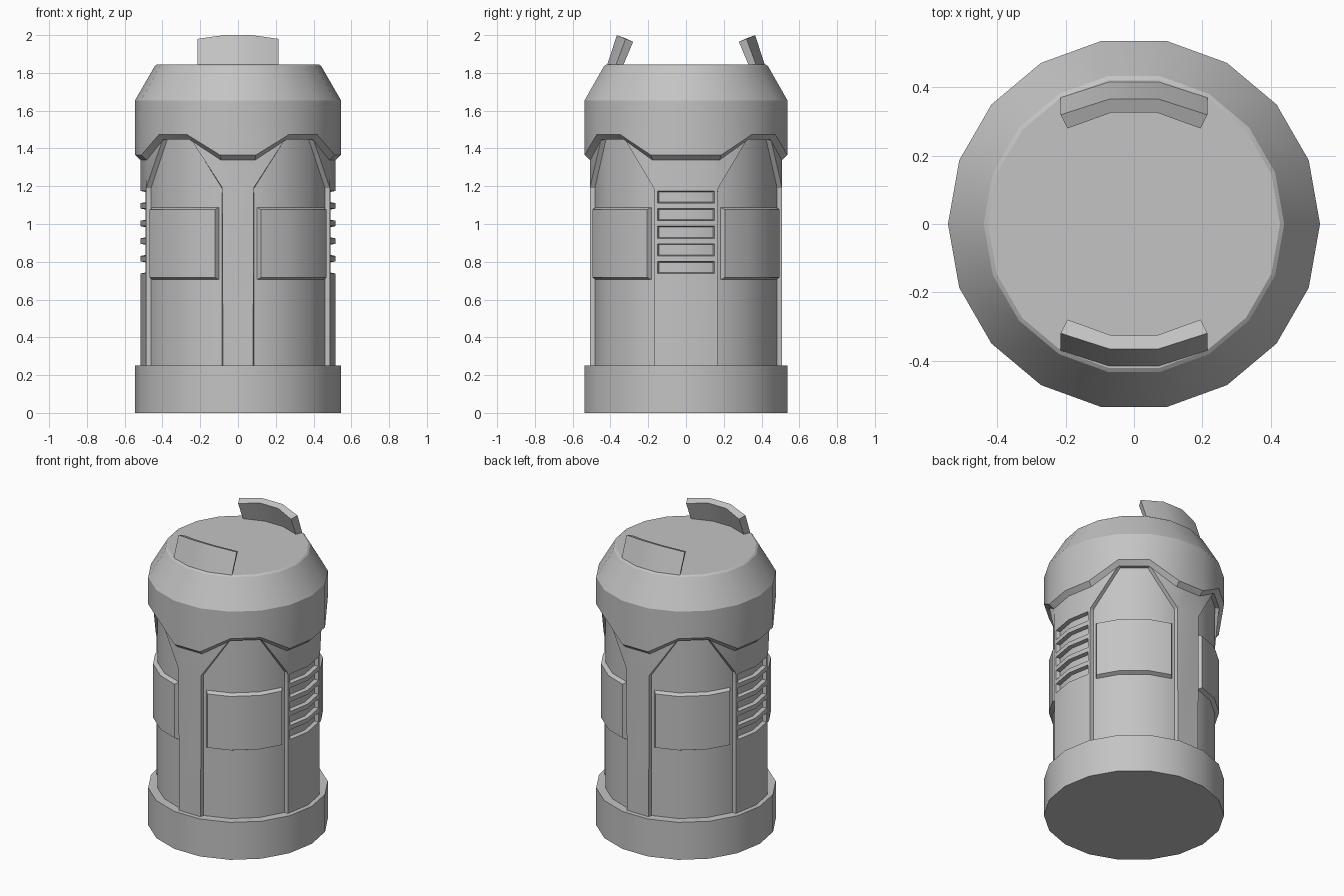
import bpy, bmesh
from math import sin, cos, radians

if "Cube" in bpy.data.objects:
    bpy.data.objects.remove(bpy.data.objects["Cube"])

grey = bpy.data.materials.new("plain grey")
grey.use_nodes = True
grey.diffuse_color = (0.55, 0.55, 0.55, 1)
grey.node_tree.nodes["Principled BSDF"].inputs["Base Color"].default_value = grey.diffuse_color

SIDES = 18
STEP = 360 / SIDES
CORE_R, OUTER_R = 0.49, 0.545


def finish(name, bm):
    """Turn a bmesh into a grey object, smooth with sharp creases."""
    mesh = bpy.data.meshes.new(name)
    bm.to_mesh(mesh)
    bm.free()
    mesh.materials.append(grey)
    obj = bpy.data.objects.new(name, mesh)
    bpy.context.collection.objects.link(obj)
    bpy.ops.object.select_all(action='DESELECT')
    obj.select_set(True)
    bpy.context.view_layer.objects.active = obj
    bpy.ops.object.shade_smooth_by_angle(angle=radians(25))
    return obj


def loft(name, rings):
    """Closed 18-sided solid; a ring is a radius and a height for each side index."""
    bm = bmesh.new()
    loops = []
    for r, height in rings:
        loops.append([bm.verts.new((r * cos(radians(STEP * i)), r * sin(radians(STEP * i)), height(i)))
                      for i in range(SIDES)])
    for low, high in zip(loops, loops[1:]):
        for i in range(SIDES):
            j = (i + 1) % SIDES
            bm.faces.new((low[i], low[j], high[j], high[i]))
    bm.faces.new(loops[0][::-1])
    bm.faces.new(loops[-1])
    return finish(name, bm)


def level(z):
    return lambda i: z


def on_core(angle, z):
    """Point on the faceted core surface."""
    r = CORE_R * cos(radians(STEP / 2)) / cos(radians(angle % STEP - STEP / 2))
    return (r * cos(radians(angle)), r * sin(radians(angle)), z)


def raised_plate(name, quads, bevel, depth=0.025):
    """Lay quads on the core and raise them with tapered walls."""
    bm = bmesh.new()
    for quad in quads:
        bm.faces.new([bm.verts.new(on_core(a, z)) for a, z in quad])
    bmesh.ops.remove_doubles(bm, verts=bm.verts, dist=0.0005)
    bm.normal_update()
    bmesh.ops.inset_region(bm, faces=bm.faces[:], thickness=bevel, depth=depth,
                           use_boundary=True, use_even_offset=True)
    return finish(name, bm)


def cell(a0, a1, z0, z1):
    return [(a0, z0), (a1, z0), (a1, z1), (a0, z1)]


def gussets(centre, half):
    """Sloping shoulders on both sides of a rib."""
    a, b = centre + half, centre + half + STEP
    c, d = centre - half, centre - half - STEP
    return [[(a, 1.19), (b, 1.445), (b, 1.5), (a, 1.5)],
            [(d, 1.445), (c, 1.19), (c, 1.5), (d, 1.5)]]


# Base and recessed core
loft("base", [(OUTER_R, level(0)), (OUTER_R, level(0.25))])
loft("body_core", [(CORE_R, level(0.2)), (CORE_R, level(1.5))])

# Cap with a lower edge that arches over the four diagonal recesses
ARCHED = {2, 3, 6, 7, 11, 12, 15, 16}


def hem(low):
    return lambda i: low + (0.11 if i in ARCHED else 0)


loft("cap", [(0.45, hem(1.338)), (0.515, hem(1.338)), (OUTER_R, hem(1.365)),
             (OUTER_R, level(1.655)), (0.44, level(1.837)), (0.428, level(1.845))])

# Plain ribs at front and back
for name, centre in (("front_rib", 270), ("back_rib", 90)):
    a, b = centre - 10, centre + 10
    quads = [cell(a, b, 0.2, 1.19), cell(a, b, 1.19, 1.5)]
    raised_plate(name, quads + gussets(centre, 10), 0.006)

# Side ribs with five vent slots each
heights = [0.2]
for k in range(5):
    middle = 0.77 + 0.0932 * k
    heights += [middle - 0.027, middle + 0.027]
heights += [1.19, 1.5]
for name, centre in (("left_vent_rib", 360), ("right_vent_rib", 180)):
    columns = [centre + a for a in (-20, -17, 0, 17, 20)]
    quads = []
    for row, (z0, z1) in enumerate(zip(heights, heights[1:])):
        for col in range(4):
            slot = row % 2 == 1 and row < 10 and col in (1, 2)
            if not slot:
                quads.append(cell(columns[col], columns[col + 1], z0, z1))
    raised_plate(name, quads + gussets(centre, 20), 0.005)

# Pads in the diagonal recesses
for name, angles in (("back_left_pad", (22, 40, 60, 78)), ("back_right_pad", (102, 120, 140, 158)),
                     ("front_right_pad", (202, 220, 240, 258)), ("front_left_pad", (282, 300, 320, 338))):
    raised_plate(name, [cell(a, b, 0.705, 1.088) for a, b in zip(angles, angles[1:])], 0.012)

# Curved grips leaning inward on the cap
for name, side in (("front_grip", -1), ("back_grip", 1)):
    bm = bmesh.new()
    sections = []
    for s, end in ((-1, True), (-1, False), (1, False), (1, True)):
        xo, xi, dy, dz = (0.215, 0.195, 0.046, 0.02) if end else (0.072, 0.068, 0, 0)
        points = ((xo, 0.418, 1.84), (xo, 0.366, 2.0 - dz), (xi, 0.326, 1.985 - dz), (xi, 0.378, 1.84))
        sections.append([bm.verts.new((s * x, side * (y - dy), z)) for x, y, z in points])
    for p, q in zip(sections, sections[1:]):
        for i in range(4):
            j = (i + 1) % 4
            bm.faces.new((p[i], p[j], q[j], q[i]))
    bm.faces.new(sections[0])
    bm.faces.new(sections[-1])
    bmesh.ops.recalc_face_normals(bm, faces=bm.faces[:])
    finish(name, bm)
